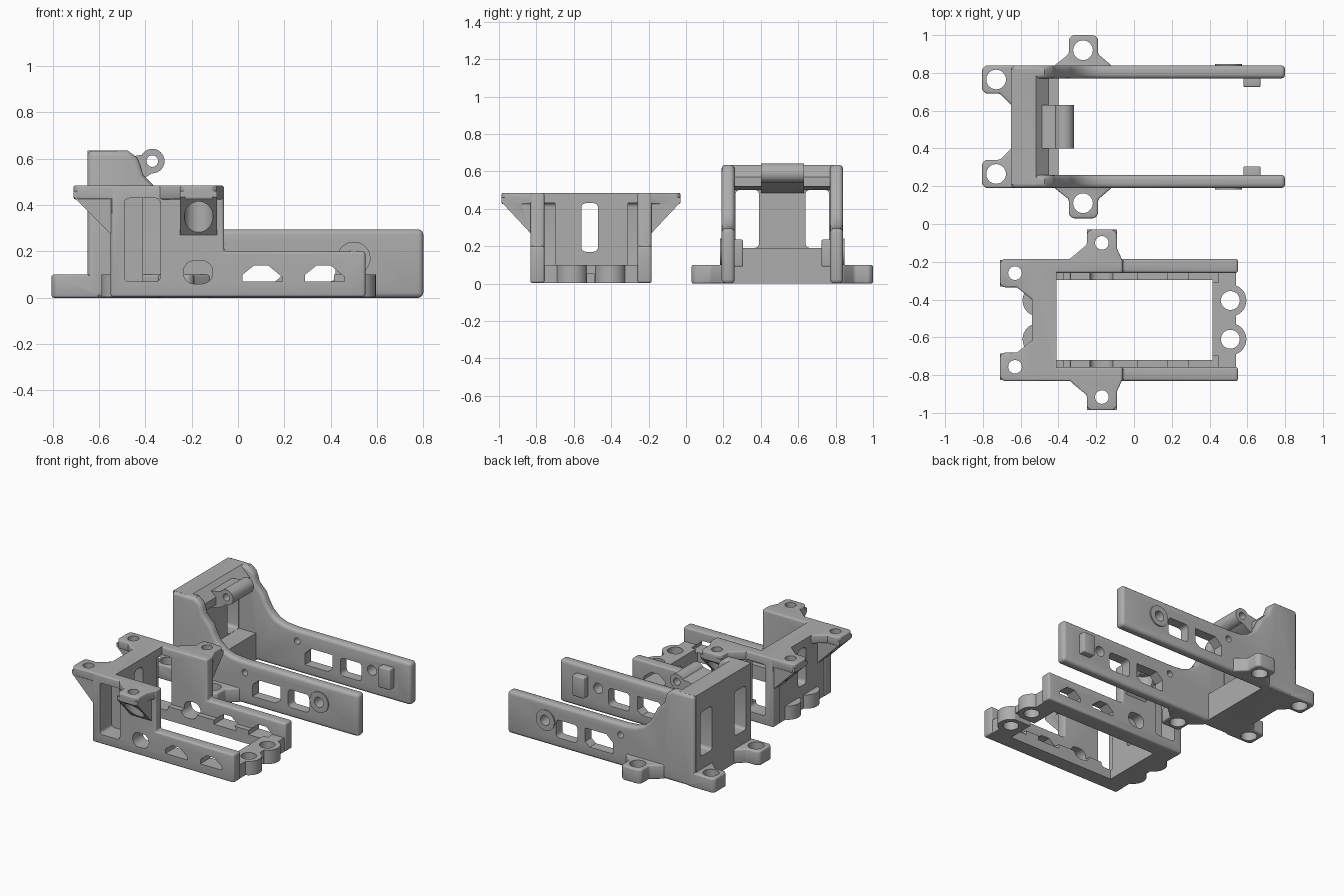
import bpy, bmesh, math
from mathutils import Vector

if "Cube" in bpy.data.objects:
    bpy.data.objects.remove(bpy.data.objects["Cube"], do_unlink=True)

grey = bpy.data.materials.new("matte grey")
grey.use_nodes = True
grey.diffuse_color = (0.42, 0.42, 0.42, 1)
grey.node_tree.nodes["Principled BSDF"].inputs["Base Color"].default_value = grey.diffuse_color


def prism(name, axis, pts, lo, hi, bevel=0.0):
    """Extrude a flat outline along an axis, optionally rounding its sharp edges."""
    place = {"x": lambda a, b, t: (t, a, b),
             "y": lambda a, b, t: (a, t, b),
             "z": lambda a, b, t: (a, b, t)}[axis]
    bm = bmesh.new()
    low, high = ([bm.verts.new(place(a, b, t)) for a, b in pts] for t in (lo, hi))
    bm.faces.new(low)
    bm.faces.new(high)
    for i in range(len(pts)):
        j = (i + 1) % len(pts)
        bm.faces.new((low[i], low[j], high[j], high[i]))
    bmesh.ops.recalc_face_normals(bm, faces=bm.faces)
    if bevel:
        sharp = [e for e in bm.edges if e.calc_face_angle(0) > math.radians(40)]
        bmesh.ops.bevel(bm, geom=sharp, offset=bevel, segments=3, profile=0.5,
                        affect="EDGES", clamp_overlap=True)
    mesh = bpy.data.meshes.new(name)
    bm.to_mesh(mesh)
    bm.free()
    mesh.materials.append(grey)
    obj = bpy.data.objects.new(name, mesh)
    bpy.context.scene.collection.objects.link(obj)
    return obj


def rect(a0, a1, b0, b1, r=0.0):
    """Rectangle outline with rounded corners."""
    if not r:
        return [(a0, b0), (a1, b0), (a1, b1), (a0, b1)]
    corners = [(a1 - r, b1 - r), (a0 + r, b1 - r), (a0 + r, b0 + r), (a1 - r, b0 + r)]
    return [(cx + r * math.cos(q), cy + r * math.sin(q))
            for k, (cx, cy) in enumerate(corners)
            for q in [math.pi / 2 * (k + s / 4) for s in range(5)]]


def disc(cx, cy, r, n=32):
    return [(cx + r * math.cos(2 * math.pi * i / n), cy + r * math.sin(2 * math.pi * i / n))
            for i in range(n)]


def combine(base, others, operation):
    """Boolean each helper into the base part, then discard the helper."""
    for other in others:
        mod = base.modifiers.new("join", "BOOLEAN")
        mod.operation, mod.solver, mod.object = operation, "EXACT", other
        bpy.context.view_layer.objects.active = base
        bpy.ops.object.modifier_apply(modifier=mod.name)
        bpy.data.objects.remove(other, do_unlink=True)


def finish(obj):
    bpy.ops.object.select_all(action="DESELECT")
    obj.select_set(True)
    bpy.context.view_layer.objects.active = obj
    bpy.ops.object.shade_smooth_by_angle(angle=math.radians(32))


def mirror(pts, mid):
    """Reflect a plan outline across the part's own middle line."""
    return [(x, 2 * mid - y) for x, y in pts]


# ---- Tall cover with two long arms ----
MID = 0.515
arm = [(-0.65, 0), (0.8, 0), (0.8, 0.295), (-0.1, 0.295), (-0.19, 0.303), (-0.25, 0.325),
       (-0.3, 0.37), (-0.33, 0.42), (-0.355, 0.475), (-0.41, 0.53), (-0.42, 0.57),
       (-0.435, 0.605), (-0.475, 0.635), (-0.65, 0.635)]
back = [(-0.65, 0), (-0.4, 0), (-0.4, 0.19), (-0.53, 0.19), (-0.53, 0.5), (-0.45, 0.52),
        (-0.45, 0.57), (-0.52, 0.635), (-0.65, 0.635)]
cover = prism("cover", "y", arm, 0.19, 0.26, 0.022)
adds = [prism("arm", "y", arm, 0.77, 0.84, 0.022),
        prism("back_wall", "y", back, 0.21, 0.82)]
cuts = []

# Screw tabs around the foot
side_tab = [(-0.42, 0.8), (-0.42, 0.84), (-0.345, 0.9), (-0.345, 0.98), (-0.325, 1.0),
            (-0.21, 1.0), (-0.19, 0.98), (-0.19, 0.9), (-0.12, 0.84), (-0.12, 0.8)]
end_tab = [(-0.6, 0.84), (-0.785, 0.84), (-0.805, 0.82), (-0.805, 0.71), (-0.785, 0.69),
           (-0.71, 0.69), (-0.65, 0.63), (-0.6, 0.63)]
for outline, (hx, hy) in ((side_tab, (-0.27, 0.92)), (end_tab, (-0.73, 0.765))):
    for flip in (False, True):
        pts = mirror(outline, MID) if flip else outline
        y = 2 * MID - hy if flip else hy
        adds.append(prism("tab", "z", pts, 0, 0.1, 0.01))
        cuts.append(prism("tab_hole", "z", disc(hx, y, 0.052), -0.1, 0.2))

# Bosses and latch pads on both arms
for lo, hi, p0, p1 in ((0.182, 0.22, 0.25, 0.305), (0.81, 0.848, 0.725, 0.78)):
    adds.append(prism("boss", "y", disc(0.5, 0.17, 0.072), lo, hi))
    adds.append(prism("latch_pad", "y", rect(0.58, 0.67, 0.09, 0.235), p0, p1, 0.008))

# Hinge knuckle on the tower
adds += [prism("hinge_web", "y", [(-0.52, 0.6), (-0.4, 0.62), (-0.36, 0.545), (-0.43, 0.5),
                                  (-0.55, 0.48)], 0.4, 0.63),
         prism("knuckle", "y", disc(-0.37, 0.59, 0.053), 0.4, 0.63)]
cuts.append(prism("pin_hole", "y", disc(-0.37, 0.59, 0.025), 0.3, 0.7))

# Openings in arms and back wall
window = [(-0.02, 0.07), (0.16, 0.07), (0.195, 0.1), (0.195, 0.195), (0.03, 0.195), (-0.02, 0.15)]
cuts += [prism("arm_window", "y", window, 0, 1.1),
         prism("arm_window", "y", rect(0.255, 0.42, 0.07, 0.195, 0.025), 0, 1.1),
         prism("arm_hole", "y", disc(0.5, 0.17, 0.035), 0, 1.1),
         prism("small_hole", "y", disc(-0.08, 0.22, 0.022), 0, 1.1)]
for y0, y1 in ((0.265, 0.39), (0.64, 0.765)):
    cuts.append(prism("tower_window", "x", rect(y0, y1, 0.191, 0.5, 0.02), -0.8, -0.49))
combine(cover, adds, "UNION")
combine(cover, cuts, "DIFFERENCE")
finish(cover)

# ---- Open frame with raised mounting bracket ----
MID = -0.508
side = [(-0.55, 0.003), (0.55, 0.003), (0.55, 0.2), (-0.06, 0.2), (-0.06, 0.485), (-0.55, 0.485)]
frame = prism("bracket_frame", "y", side, -0.832, -0.757, 0.012)
adds = [prism("side_wall", "y", side, -0.259, -0.184, 0.012),
        prism("end_wall", "x", rect(-0.8, -0.22, 0.003, 0.485), -0.54, -0.41),
        prism("end_bar", "z", rect(0.415, 0.54, -0.8, -0.22), 0.003, 0.1)]
cuts = []

# Inner ledges and upright ribs
for y0, y1 in ((-0.79, -0.72), (-0.296, -0.226)):
    adds.append(prism("ledge", "z", rect(-0.45, 0.45, y0, y1), 0.003, 0.1))
    adds.append(prism("rib", "z", rect(-0.45, -0.37, y0, y1), 0.003, 0.43))

# Round bosses at both ends
for y in (-0.405, -0.61):
    adds.append(prism("boss", "z", disc(0.51, y, 0.085), 0.003, 0.1))
    adds.append(prism("boss", "z", disc(-0.505, y, 0.085), 0.003, 0.1))
    cuts.append(prism("boss_hole", "z", disc(0.51, y, 0.05), -0.1, 0.15))

# Mounting lugs with sloped gussets underneath
end_lug = [(-0.5, -0.185), (-0.69, -0.185), (-0.71, -0.205), (-0.71, -0.315), (-0.69, -0.335),
           (-0.62, -0.335), (-0.54, -0.4), (-0.5, -0.4)]
side_lug = [(-0.34, -0.22), (-0.34, -0.185), (-0.25, -0.11), (-0.25, -0.05), (-0.23, -0.03),
            (-0.11, -0.03), (-0.09, -0.05), (-0.09, -0.13), (-0.065, -0.185), (-0.065, -0.22)]
end_gusset = [(-0.71, 0.435), (-0.71, 0.46), (-0.5, 0.46), (-0.5, 0.22), (-0.55, 0.275)]
side_gusset = [(-0.03, 0.435), (-0.03, 0.46), (-0.22, 0.46), (-0.22, 0.23), (-0.184, 0.27)]
for flip in (False, True):
    def fy(y):
        return 2 * MID - y if flip else y
    for outline in (end_lug, side_lug):
        pts = mirror(outline, MID) if flip else outline
        adds.append(prism("lug", "z", pts, 0.425, 0.485, 0.008))
    ys = sorted((fy(-0.19), fy(-0.33)))
    adds.append(prism("end_gusset", "y", end_gusset, ys[0], ys[1]))
    adds.append(prism("side_gusset", "x", [(fy(y), z) for y, z in side_gusset], -0.25, -0.09))
    for hx, hy in ((-0.63, -0.26), (-0.17, -0.1)):
        cuts.append(prism("lug_hole", "z", disc(hx, fy(hy), 0.036), 0.2, 0.6))
    # Screw access pocket below each side lug
    cuts.append(prism("pocket", "z", disc(-0.17, fy(-0.11), 0.062), 0.2, 0.43))

# Openings through the side walls and the end wall
for y0, y1 in ((-0.9, -0.7), (-0.31, -0.1)):
    cuts.append(prism("tall_window", "y", rect(-0.49, -0.335, 0.07, 0.43, 0.02), y0, y1))
    cuts.append(prism("round_window", "y", rect(-0.235, -0.11, 0.06, 0.16, 0.045), y0, y1))
    for x in (0.02, 0.29):
        hexagon = [(x, 0.07), (x + 0.17, 0.07), (x + 0.17, 0.09), (x + 0.11, 0.14),
                   (x + 0.05, 0.14), (x, 0.1)]
        cuts.append(prism("rail_window", "y", hexagon, y0, y1))
cuts.append(prism("slot", "x", rect(-0.56, -0.47, 0.17, 0.43, 0.025), -0.8, -0.3))
cuts.append(prism("cable_notch", "x", rect(-0.53, -0.49, -0.1, 0.05), 0.35, 0.7))
combine(frame, adds, "UNION")
combine(frame, cuts, "DIFFERENCE")
finish(frame)
